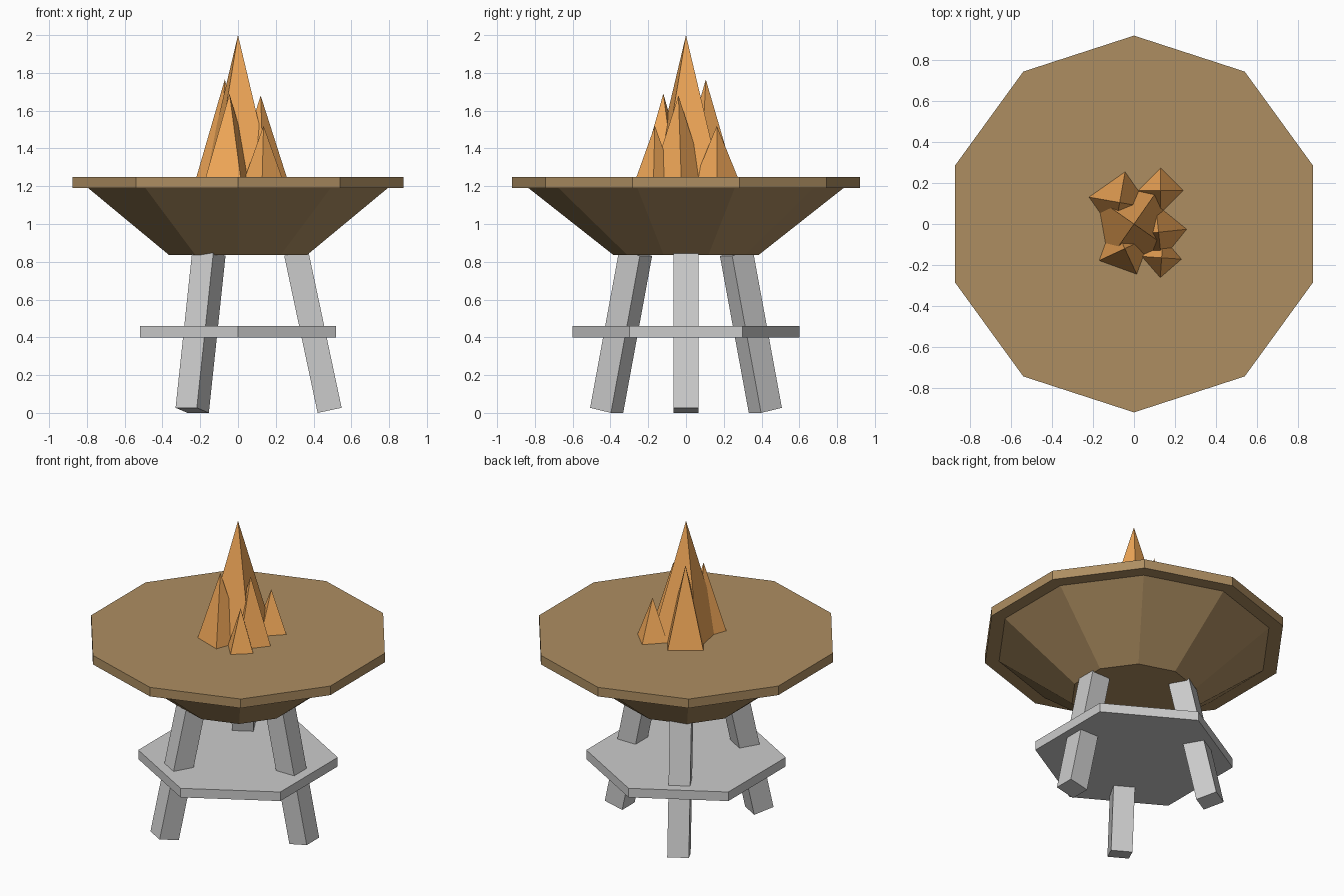
import bpy
from math import radians, sin, cos

if "Cube" in bpy.data.objects:
    bpy.data.objects.remove(bpy.data.objects["Cube"])


def material(name, rgb):
    m = bpy.data.materials.new(name)
    m.diffuse_color = (*rgb, 1)
    m.use_nodes = True
    m.node_tree.nodes["Principled BSDF"].inputs["Base Color"].default_value = m.diffuse_color
    return m


def frustum(name, sides, r_low, r_high, z0, z1, xy=(0, 0), turn=0, mat=None):
    # the primitive's first vertex points to +y; turn is in degrees
    bpy.ops.mesh.primitive_cone_add(
        vertices=sides, radius1=r_low, radius2=r_high, depth=z1 - z0,
        location=(*xy, (z0 + z1) / 2), rotation=(0, 0, radians(turn)))
    ob = bpy.context.object
    ob.name = name
    if mat:
        ob.data.materials.append(mat)
    return ob


wood = material("brown", (0.42, 0.27, 0.12))
fire = material("orange", (0.9, 0.4, 0.1))

# Bowl and its rim
frustum("bowl", 10, 0.383, 0.84, 0.835, 1.195, mat=wood)
frustum("rim", 10, 0.92, 0.92, 1.19, 1.25, mat=wood)

# Hexagonal brace plate between the legs
frustum("brace_plate", 6, 0.6, 0.6, 0.4, 0.46)

# Three splayed square legs
tilt, length, thick = radians(12), 0.85, 0.13
centre_r = 0.485 - length / 2 * sin(tilt)
centre_z = (length * cos(tilt) + thick * sin(tilt)) / 2
for i in range(3):
    a = radians(120 * i)
    bpy.ops.mesh.primitive_cube_add(
        size=1, location=(centre_r * cos(a), centre_r * sin(a), centre_z),
        rotation=(0, -tilt, a))
    leg = bpy.context.object
    leg.name = f"leg_{i + 1}"
    leg.scale = (thick, thick, length)

# Four-sided flames: x, y, tip height, base radius, turn
flames = [
    (0, 0, 2.0, 0.217, 55),
    (-0.07, 0.105, 1.765, 0.152, 80),
    (-0.045, -0.12, 1.69, 0.138, 25),
    (0.12, -0.04, 1.68, 0.138, 6),
    (0.135, -0.165, 1.52, 0.097, 86),
    (0.13, 0.163, 1.52, 0.11, 0),
]
for i, (x, y, tip, r, turn) in enumerate(flames):
    frustum(f"flame_{i + 1}", 4, r, 0, 1.25, tip, (x, y), turn, fire)
